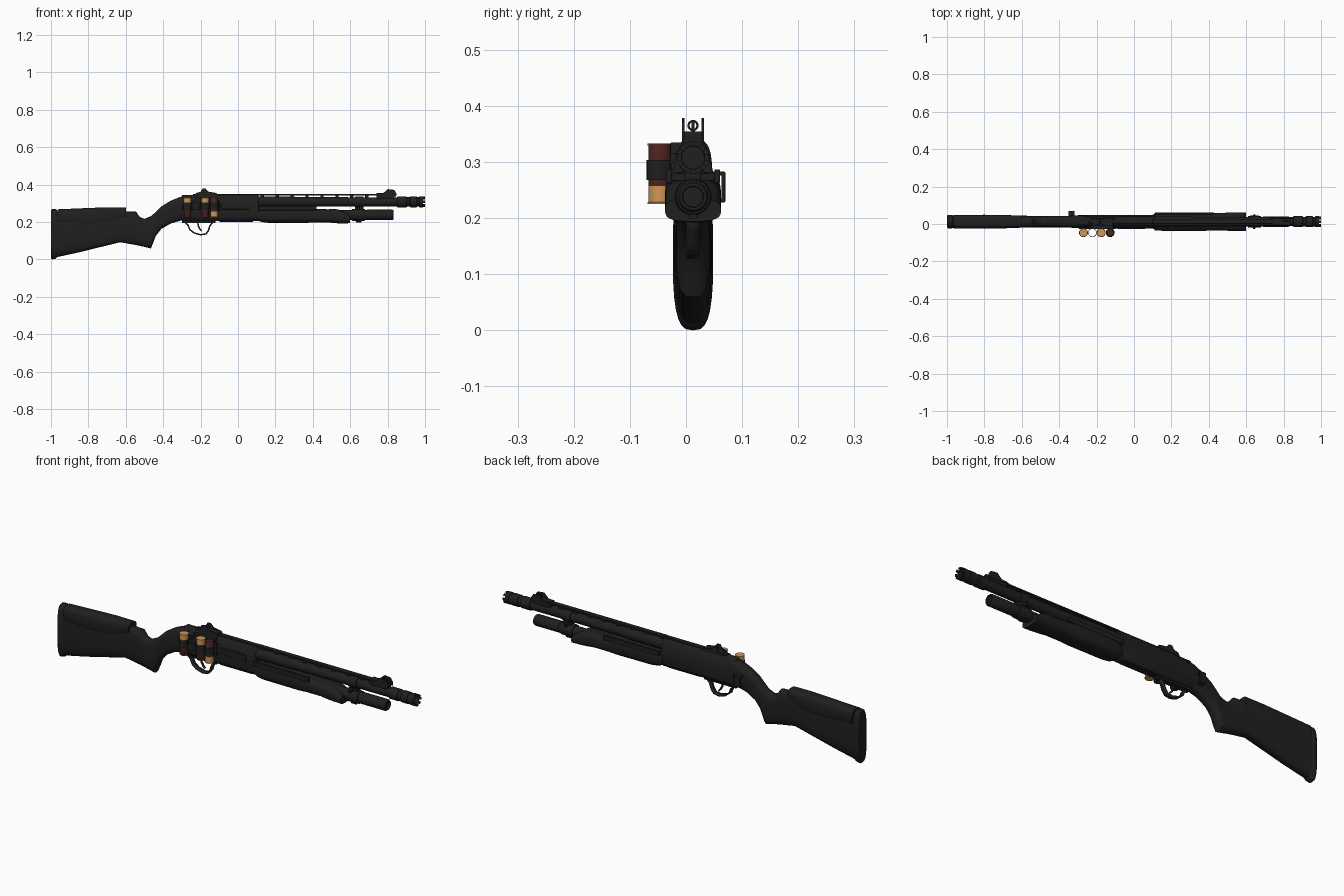
import bpy, bmesh, math
from mathutils import Vector

old = bpy.data.objects.get("Cube")
if old:
    bpy.data.objects.remove(old, do_unlink=True)

MID = 0.0125          # lateral centre line of the gun
BARREL_Z, TUBE_Z = 0.308, 0.238


def material(name, rgb):
    m = bpy.data.materials.new(name)
    m.use_nodes = True
    m.diffuse_color = (*rgb, 1)
    node = m.node_tree.nodes["Principled BSDF"]
    node.inputs["Base Color"].default_value = (*rgb, 1)
    node.inputs["Roughness"].default_value = 0.6
    return m


BLACK = material("matte_black", (0.014, 0.014, 0.014))
BRASS = material("brass", (0.62, 0.31, 0.10))
RED = material("dark_red_plastic", (0.07, 0.016, 0.015))


def finish(name, bm, mat=BLACK, bevel=0, angle=35):
    bmesh.ops.recalc_face_normals(bm, faces=bm.faces)
    mesh = bpy.data.meshes.new(name)
    bm.to_mesh(mesh)
    bm.free()
    ob = bpy.data.objects.new(name, mesh)
    bpy.context.collection.objects.link(ob)
    mesh.materials.append(mat)
    if bevel:
        mod = ob.modifiers.new("bevel", "BEVEL")
        mod.width, mod.segments = bevel, 2
    bpy.ops.object.select_all(action="DESELECT")
    ob.select_set(True)
    bpy.context.view_layer.objects.active = ob
    bpy.ops.object.shade_smooth_by_angle(angle=math.radians(angle))
    return ob


def bridge(bm, rings, caps=True, loop=False):
    n = len(rings[0])
    pairs = list(zip(rings, rings[1:])) + ([(rings[-1], rings[0])] if loop else [])
    for a, b in pairs:
        for i in range(n):
            bm.faces.new((a[i], a[(i + 1) % n], b[(i + 1) % n], b[i]))
    if caps and not loop:
        bm.faces.new(rings[0])
        bm.faces.new(rings[-1])


def loft(name, stations, power=3.0, segs=28):
    """Rounded sections along x: (x, bottom, top, half width)."""
    bm = bmesh.new()
    rings = []
    for x, lo, hi, half in stations:
        ring = []
        for i in range(segs):
            c, s = math.cos(math.tau * i / segs), math.sin(math.tau * i / segs)
            y = math.copysign(abs(c) ** (2 / power), c) * half
            z = math.copysign(abs(s) ** (2 / power), s) * (hi - lo) / 2
            ring.append(bm.verts.new((x, MID + y, (lo + hi) / 2 + z)))
        rings.append(ring)
    bridge(bm, rings)
    return finish(name, bm, angle=40)


def lathe(name, profile, origin, axis="x", mat=BLACK, segs=28, loop=False):
    """Turned part: (distance along axis, radius)."""
    bm = bmesh.new()
    rings = []
    for d, r in profile:
        ring = []
        for i in range(segs):
            a = r * math.cos(math.tau * i / segs)
            b = r * math.sin(math.tau * i / segs)
            p = (d, a, b) if axis == "x" else (a, b, d)
            ring.append(bm.verts.new(Vector(origin) + Vector(p)))
        rings.append(ring)
    bridge(bm, rings, loop=loop)
    return finish(name, bm, mat)


def box(name, x0, x1, y0, y1, z0, z1, bevel=0.002):
    bm = bmesh.new()
    bmesh.ops.create_cube(bm, size=1)
    for v in bm.verts:
        v.co = Vector((x0, y0, z0)) + Vector(
            [(c + 0.5) * s for c, s in zip(v.co, (x1 - x0, y1 - y0, z1 - z0))])
    return finish(name, bm, bevel=bevel)


def plate(name, outline, y0, y1, bevel=0):
    """Side outline in x, z given thickness across y."""
    bm = bmesh.new()
    bridge(bm, [[bm.verts.new((x, y, z)) for x, z in outline] for y in (y0, y1)])
    return finish(name, bm, bevel=bevel)


def strip(name, path, half, thick):
    bm = bmesh.new()
    rows = [[bm.verts.new((x, MID + s * half, z)) for s in (-1, 1)] for x, z in path]
    for a, b in zip(rows, rows[1:]):
        bm.faces.new((a[0], a[1], b[1], b[0]))
    ob = finish(name, bm)
    mod = ob.modifiers.new("thickness", "SOLIDIFY")
    mod.thickness, mod.offset = thick, 0
    return ob


# Stock, pistol grip and wrist
loft("stock", [(-0.97, 0.012, 0.255, 0.033), (-0.85, 0.038, 0.257, 0.034),
               (-0.63, 0.092, 0.258, 0.033), (-0.545, 0.077, 0.255, 0.031),
               (-0.525, 0.073, 0.227, 0.03), (-0.5, 0.067, 0.217, 0.03),
               (-0.466, 0.059, 0.232, 0.03), (-0.455, 0.085, 0.24, 0.03),
               (-0.44, 0.125, 0.254, 0.03), (-0.41, 0.163, 0.283, 0.03),
               (-0.36, 0.192, 0.314, 0.031), (-0.31, 0.207, 0.334, 0.034),
               (-0.27, 0.21, 0.342, 0.034)])
loft("cheek_comb", [(-0.965, 0.19, 0.268, 0.036), (-0.8, 0.175, 0.275, 0.037),
                    (-0.7, 0.18, 0.279, 0.036), (-0.6, 0.225, 0.277, 0.032)])
loft("butt_pad", [(-1, 0.006, 0.264, 0.031), (-0.994, 0, 0.27, 0.036),
                  (-0.975, 0.004, 0.27, 0.036), (-0.968, 0.012, 0.264, 0.033)])

# Receiver, mirrored cross-section
half = [(0.02, 0.205), (0.033, 0.222), (0.036, 0.28), (0.029, 0.318), (0.014, 0.345)]
section = half + [(-y, z) for y, z in reversed(half)]
bm = bmesh.new()
bridge(bm, [[bm.verts.new((x, MID + y, z)) for y, z in section] for x in (-0.3, 0.11)])
finish("receiver", bm, bevel=0.005)
box("ejection_port_cover", -0.09, 0.06, MID - 0.0385, MID - 0.03, 0.268, 0.3)
box("loading_port_plate", -0.1, 0.08, MID - 0.016, MID + 0.016, 0.201, 0.208)
box("trigger_housing", -0.3, -0.12, MID - 0.015, MID + 0.015, 0.195, 0.215)

# Trigger and its guard
strip("trigger_guard", [(-0.285, 0.2), (-0.268, 0.185), (-0.258, 0.16), (-0.235, 0.142),
                        (-0.2, 0.132), (-0.172, 0.136), (-0.158, 0.155),
                        (-0.15, 0.18), (-0.135, 0.2)], 0.0115, 0.008)
strip("trigger", [(-0.215, 0.205), (-0.213, 0.18), (-0.203, 0.162), (-0.193, 0.152)],
      0.004, 0.008)

# Barrel, crowned muzzle and magazine tube
axis = (0, MID, BARREL_Z)
lathe("barrel", [(0.05, 0.028), (0.3, 0.028), (0.32, 0.025), (0.88, 0.024)], axis)
lathe("muzzle", [(0.85, 0.025), (0.853, 0.029), (0.9, 0.029), (0.903, 0.026),
                 (0.918, 0.026), (0.921, 0.029), (0.955, 0.029), (0.957, 0.026),
                 (0.968, 0.026), (0.97, 0.029), (0.988, 0.029), (0.988, 0.021),
                 (0.9, 0.02)], axis)
for i in range(8):
    bm = bmesh.new()
    corners = []
    for x in (0.985, 1.0):
        ring = []
        for r, k in ((0.021, -1), (0.029, -1), (0.029, 1), (0.021, 1)):
            a = math.tau * i / 8 + k * 0.22
            ring.append(bm.verts.new((x, MID + r * math.cos(a), BARREL_Z + r * math.sin(a))))
        corners.append(ring)
    bridge(bm, corners)
    finish("muzzle_tooth", bm)
lathe("magazine_tube", [(0.08, 0.026), (0.69, 0.026), (0.69, 0.028), (0.825, 0.028),
                        (0.832, 0.024), (0.832, 0.019), (0.822, 0.018)], (0, MID, TUBE_Z))

# Sliding forend
loft("forend", [(0.1, 0.212, 0.265, 0.037), (0.125, 0.2, 0.279, 0.046),
                (0.16, 0.196, 0.284, 0.05), (0.36, 0.195, 0.284, 0.05),
                (0.4, 0.198, 0.272, 0.048), (0.48, 0.198, 0.268, 0.047),
                (0.52, 0.194, 0.27, 0.05), (0.555, 0.192, 0.262, 0.05),
                (0.6, 0.194, 0.235, 0.05)])
for side in (-1, 1):
    y = MID + side * 0.043
    box("forend_rail", 0.11, 0.42, y - 0.005, y + 0.005, 0.262, 0.287)

# Barrel clamp with side screws
lathe("barrel_ring", [(0.625, 0.029), (0.67, 0.029)], axis)
lathe("tube_ring", [(0.61, 0.031), (0.64, 0.033), (0.68, 0.031)], (0, MID, TUBE_Z))
box("clamp_bridge", 0.625, 0.67, MID - 0.014, MID + 0.014, 0.25, 0.3)
box("clamp_screw", 0.635, 0.65, MID - 0.038, MID + 0.038, 0.266, 0.28)
box("clamp_foot", 0.63, 0.66, MID - 0.008, MID + 0.008, 0.198, 0.22)

# Raised rib on short posts
box("sight_rib", 0.1, 0.8, MID - 0.012, MID + 0.012, 0.342, 0.351)
for i in range(9):
    x = 0.12 + i * 0.08
    box("rib_post", x, x + 0.018, MID - 0.008, MID + 0.008, 0.325, 0.344)
box("receiver_rail", -0.24, 0.1, MID - 0.012, MID + 0.012, 0.338, 0.35)

# Sights: base, two ears and an aiming piece
front = [(0.73, 0.345), (0.775, 0.353), (0.8, 0.376), (0.835, 0.372), (0.848, 0.352), (0.845, 0.335)]
rear = [(-0.23, 0.34), (-0.225, 0.355), (-0.2, 0.362), (-0.19, 0.378), (-0.172, 0.378),
        (-0.16, 0.363), (-0.115, 0.355), (-0.105, 0.34)]
for name, outline, ear in (("front_sight", front, 0.0175), ("rear_sight", rear, 0.0175)):
    for side in (-1, 1):
        y = MID + side * ear
        plate(name + "_ear", outline, y - 0.002, y + 0.002)
    xs = [p[0] for p in outline]
    box(name + "_base", min(xs) + 0.01, max(xs) - 0.01, MID - 0.017, MID + 0.017, 0.325, 0.354)
box("front_post", 0.8, 0.83, MID - 0.003, MID + 0.003, 0.35, 0.374)
ring = [(-0.004, 0.01), (0.004, 0.01), (0.004, 0.006), (-0.004, 0.006)]
lathe("rear_aperture", ring, (-0.18, MID, 0.365), segs=16, loop=True)

# Sling bracket on the far side
for z in (0.228, 0.276):
    box("sling_bracket_arm", -0.35, -0.318, MID + 0.025, 0.068, z, z + 0.007)
box("sling_bracket_bar", -0.35, -0.318, 0.063, 0.07, 0.228, 0.283)

# Side shell carrier: four loops, three filled
SHELL_Y = -0.0465
box("carrier_plate", -0.295, -0.1, -0.0275, MID - 0.03, 0.255, 0.315)
box("carrier_mount", -0.23, -0.11, -0.0275, MID, 0.295, 0.335)
loop_profile = [(0.268, 0.0235), (0.304, 0.0235), (0.304, 0.0205), (0.268, 0.0205)]
for i, facing in enumerate((1, 0, 1, -1)):
    at = (-0.27 + i * 0.0475, SHELL_Y, 0)
    lathe("carrier_loop", loop_profile, at, "z", loop=True)
    if not facing:
        continue
    centre = (at[0], SHELL_Y, 0.279)
    lathe("shell_hull", [(-facing * 0.054, 0.018), (-facing * 0.051, 0.02),
                         (facing * 0.024, 0.02)], centre, "z", RED)
    lathe("shell_base", [(facing * 0.022, 0.0203), (facing * 0.05, 0.0203),
                         (facing * 0.051, 0.022), (facing * 0.054, 0.022)], centre, "z", BRASS)
